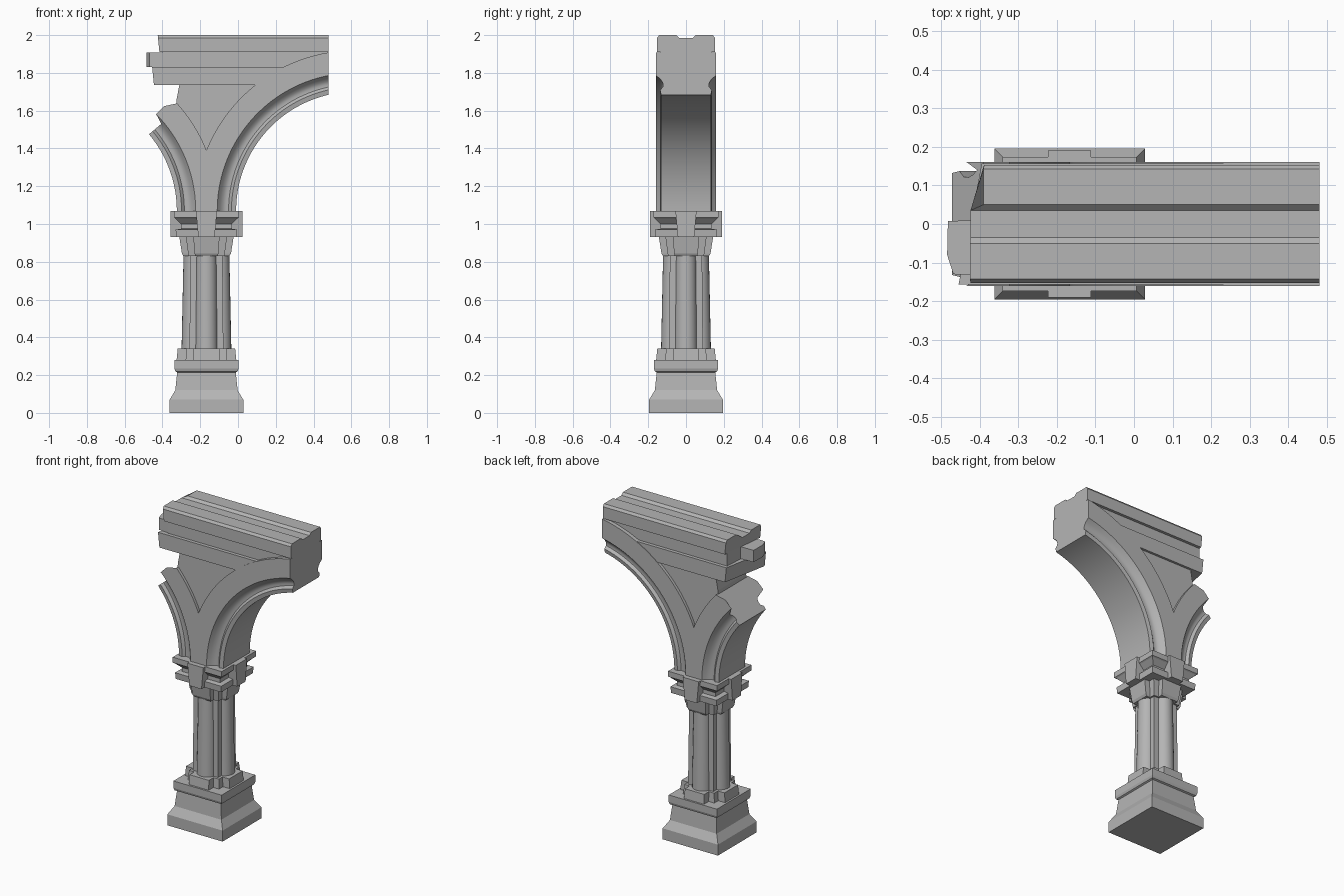
import bpy
import bmesh
from math import sin, cos, acos, radians

if "Cube" in bpy.data.objects:
    bpy.data.objects.remove(bpy.data.objects["Cube"], do_unlink=True)

CX = -0.167        # column axis
END = 0.48         # cut plane of the arch
AX, AZ = 0.62, 1.07  # arch centre

stone = bpy.data.materials.new("grey stone")
stone.use_nodes = True
GREY = (0.46, 0.46, 0.46, 1)
stone.diffuse_color = GREY
stone.node_tree.nodes["Principled BSDF"].inputs["Base Color"].default_value = GREY


def finish(name, bm, smooth=False):
    bmesh.ops.recalc_face_normals(bm, faces=bm.faces)
    mesh = bpy.data.meshes.new(name)
    bm.to_mesh(mesh)
    bm.free()
    mesh.materials.append(stone)
    ob = bpy.data.objects.new(name, mesh)
    bpy.context.collection.objects.link(ob)
    if smooth:
        bpy.ops.object.select_all(action="DESELECT")
        ob.select_set(True)
        bpy.context.view_layer.objects.active = ob
        bpy.ops.object.shade_smooth_by_angle(angle=radians(28))
    return ob


def loft(name, rings, smooth=False):
    """Skin a list of equal-length closed rings and cap both ends."""
    bm = bmesh.new()
    loops = [[bm.verts.new(p) for p in ring] for ring in rings]
    n = len(loops[0])
    for a, b in zip(loops, loops[1:]):
        for i in range(n):
            j = (i + 1) % n
            bm.faces.new((a[i], a[j], b[j], b[i]))
    bm.faces.new(loops[0])
    bm.faces.new(loops[-1])
    return finish(name, bm, smooth)


def square(h, z):
    return [(CX + sx * h, sy * h, z) for sx, sy in ((-1, -1), (1, -1), (1, 1), (-1, 1))]


def cross(h, arm, z):
    quarter = [(h, -arm), (h, arm), (arm, arm)]
    pts = []
    for k in range(4):
        for x, y in quarter:
            for _ in range(k):
                x, y = -y, x
            pts.append((CX + x, y, z))
    return pts


def both_sides(half):
    """Mirror a (y, z) half profile into a closed outline."""
    return half + [(-y, z) for y, z in reversed(half)]


def beam(name, outline, left, right):
    rings = [[(left(y, z), y, z) for y, z in outline], [(right, y, z) for y, z in outline]]
    return loft(name, rings)


# Pedestal
loft("pedestal", [square(h, z) for h, z in (
    (0.195, 0), (0.195, 0.07), (0.165, 0.12), (0.155, 0.215), (0.165, 0.22),
    (0.17, 0.235), (0.17, 0.28))])
loft("shaft_plinth", [cross(0.158, 0.07, 0.28), cross(0.152, 0.068, 0.34)])
loft("plinth_core", [square(0.11, 0.28), square(0.105, 0.34)])

# Clustered column: square core with four round shafts
loft("column_core", [square(0.09, 0.3), square(0.085, 0.86)])
for k, (dx, dy) in enumerate(((1, 0), (0, 1), (-1, 0), (0, -1))):
    rings = []
    for z, off, r in ((0.33, 0.072, 0.06), (0.85, 0.066, 0.055)):
        rings.append([(CX + dx * off + r * cos(radians(a)), dy * off + r * sin(radians(a)), z)
                      for a in range(0, 360, 15)])
    loft("shaft_%d" % (k + 1), rings, True)

# Capital and abacus
loft("capital", [cross(0.122, 0.06, 0.83), cross(0.13, 0.063, 0.845), cross(0.145, 0.07, 0.94)])
loft("capital_core", [square(0.095, 0.83), square(0.11, 0.94)])
loft("abacus", [square(h, z) for h, z in (
    (0.16, 0.93), (0.163, 0.97), (0.135, 0.975), (0.135, 1.0), (0.165, 1.03),
    (0.173, 1.035), (0.173, 1.07))])
for k, (dx, dy) in enumerate(((1, 0), (0, 1), (-1, 0), (0, -1))):
    rings = []
    for z, w in ((0.93, 0.043), (1.07, 0.056)):
        rings.append([(CX + dx * d - dy * s, dy * d + dx * s, z)
                      for d, s in ((0.1, -w), (0.191, -w), (0.191, w), (0.1, w))])
    loft("key_block_%d" % (k + 1), rings)

# Moulded arch ribs: section given as (half width, radius)
SECTION = both_sides([(0.132, 0.63), (0.137, 0.655), (0.122, 0.67), (0.121, 0.685),
                      (0.127, 0.70), (0.14, 0.715), (0.16, 0.73), (0.16, 0.79), (0.16, 0.85)])


def full_end(r):
    return acos((AX - END) / r)


def broken_end(r):
    if r < 0.72:
        return radians(40)
    return radians(44.5 if r < 0.84 else 42)


def arch(name, end, side, steps=40):
    rings = []
    for i in range(steps + 1):
        ring = []
        for y, r in SECTION:
            a = end(r) * i / steps
            x = max(AX - r * cos(a), CX)
            ring.append((CX + side * (x - CX), y, AZ + r * sin(a)))
        rings.append(ring)
    loft(name, rings, True)


arch("main_arch", full_end, 1)
arch("broken_arch", broken_end, -1)

# Spandrel wall between the ribs
WALL = ((-0.31, 1.74), (0.12, 1.74), (CX, 1.38), (-0.33, 1.60), (-0.325, 1.66))
loft("spandrel", [[(x, y, z) for x, z in WALL] for y in (-0.142, 0.142)])

# Entablature with a broken left end
beam("frieze", both_sides([(0.157, 1.735), (0.157, 1.83)]),
     lambda y, z: (-0.445 if y < 0 else -0.385) - 0.1 * (z - 1.735), 0.25)
beam("cornice", both_sides([(0.135, 1.82), (0.135, 1.92)]),
     lambda y, z: -0.40 if y < 0 else -0.385, END)
loft("broken_chunk", [[(x, y, z) for x, y in (
    (-0.36, -0.134), (-0.468, -0.13), (-0.484, -0.08), (-0.482, 0.008), (-0.36, 0.01))]
    for z in (1.832, 1.908)])
beam("top_rail", both_sides([(0.153, 1.91), (0.153, 1.985), (0.142, 2.0), (0.05, 2.0), (0.035, 1.985)]),
     lambda y, z: (-0.385 if y > 0.04 else -0.42) - 0.1 * (z - 1.95), END)
